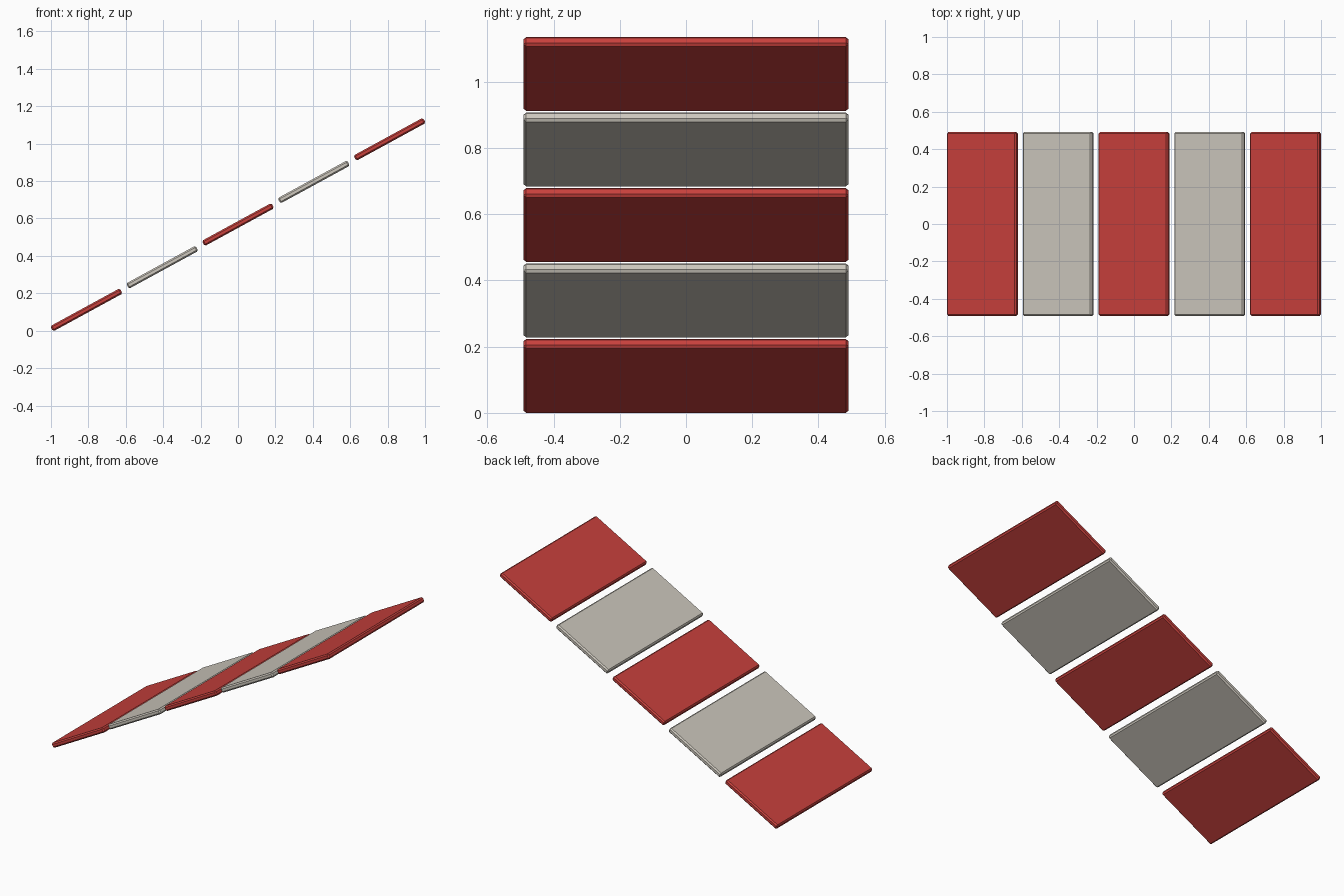
import bpy, bmesh, math
from mathutils import Matrix

if "Cube" in bpy.data.objects:
    bpy.data.objects.remove(bpy.data.objects["Cube"])

# Two flat colours
def make_material(name, color):
    m = bpy.data.materials.new(name)
    m.diffuse_color = color
    m.use_nodes = True
    m.node_tree.nodes["Principled BSDF"].inputs["Base Color"].default_value = m.diffuse_color
    return m

red = make_material("red paint", (0.58, 0.052, 0.046, 1))
pale = make_material("pale grey", (0.61, 0.575, 0.51, 1))

TILT = math.radians(28.6)
LENGTH, DEPTH, THICK, CHAMFER = 0.423, 0.982, 0.032, 0.008
STEP_X, STEP_Z = 0.4052, 0.228

# Chamfered slat, tilted to follow the slope
def slat(name, center, material):
    bm = bmesh.new()
    bmesh.ops.create_cube(bm, size=1, matrix=Matrix.Diagonal((LENGTH, DEPTH, THICK, 1)))
    bmesh.ops.bevel(bm, geom=bm.edges[:], offset=CHAMFER, segments=1,
                    affect='EDGES', profile=0.5)
    bmesh.ops.transform(bm, matrix=Matrix.Rotation(-TILT, 4, 'Y'), verts=bm.verts)
    mesh = bpy.data.meshes.new(name)
    bm.to_mesh(mesh)
    bm.free()
    mesh.materials.append(material)
    ob = bpy.data.objects.new(name, mesh)
    ob.location = center
    bpy.context.collection.objects.link(ob)

# Row of alternating slats climbing to the right
for i in range(5):
    slat(f"awning_slat_{i + 1}", ((i - 2) * STEP_X, 0, 0.1115 + i * STEP_Z),
         pale if i % 2 else red)
